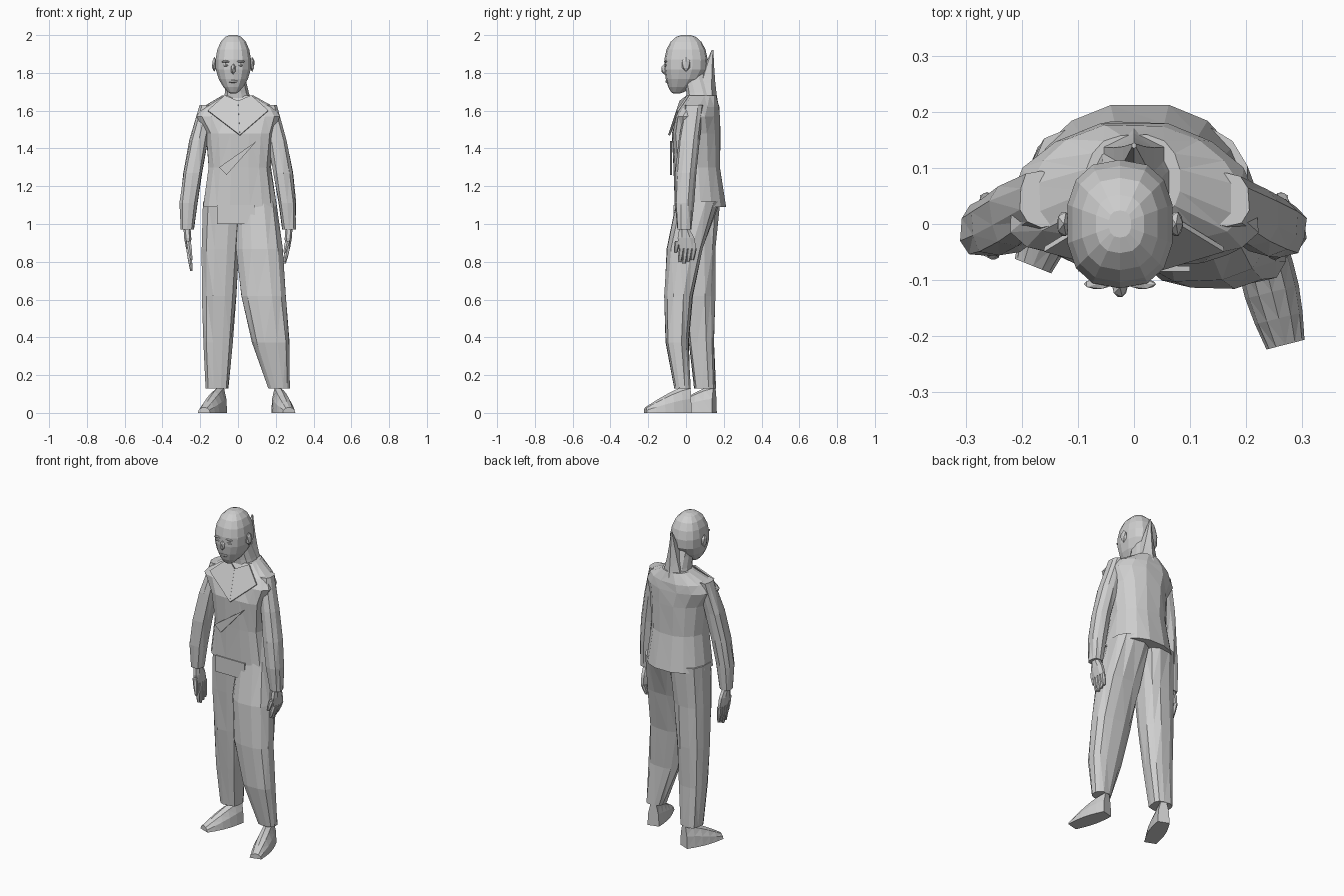
import bpy
import bmesh
import random
from math import cos, sin, pi, copysign
from mathutils import Vector

random.seed(4)

cube = bpy.data.objects.get("Cube")
if cube:
    bpy.data.objects.remove(cube, do_unlink=True)

SHADE = .62
GREY = (SHADE, SHADE, SHADE, 1)
material = bpy.data.materials.new("plain grey")
material.use_nodes = True
material.diffuse_color = GREY
material.node_tree.nodes["Principled BSDF"].inputs["Base Color"].default_value = GREY


def finish(name, bm):
    """Turn a bmesh into a flat shaded object."""
    bmesh.ops.recalc_face_normals(bm, faces=bm.faces[:])
    mesh = bpy.data.meshes.new(name)
    bm.to_mesh(mesh)
    bm.free()
    mesh.materials.append(material)
    obj = bpy.data.objects.new(name, mesh)
    bpy.context.scene.collection.objects.link(obj)
    return obj


def loft(name, rings, triangles=True):
    """Skin a list of equal point rings and close both ends."""
    bm = bmesh.new()
    rows = [[bm.verts.new(point) for point in ring] for ring in rings]
    count = len(rows[0])
    for low, high in zip(rows, rows[1:]):
        for i in range(count):
            j = (i + 1) % count
            bm.faces.new((low[i], low[j], high[j], high[i]))
    bm.faces.new(rows[0])
    bm.faces.new(rows[-1])
    if triangles:
        bmesh.ops.triangulate(bm, faces=bm.faces[:])
    return finish(name, bm)


def oval(centre, half_width, half_depth, sides=12, crease=0, bow=0):
    """Level ring: rounded box outline, random creases, ends bowed forward."""
    ring = []
    for i in range(sides):
        angle = 2 * pi * (i + .5) / sides
        size = 1 + random.uniform(-crease, crease)
        x, y = [copysign(abs(wave) ** .8, wave) * radius * size
                for wave, radius in ((cos(angle), half_width), (sin(angle), half_depth))]
        ring.append(Vector(centre) + Vector((x, y - bow * x * x, 0)))
    return ring


def through(start, middle, end, t):
    """Smooth curve that passes through three vectors."""
    start, middle, end = Vector(start), Vector(middle), Vector(end)
    return (start * (1 - t) * (1 - 2 * t) + middle * 4 * t * (1 - t)
            + end * t * (2 * t - 1))


def limb(name, path, sizes, steps=4, **style):
    """Tube along three points, with half width and half depth at each."""
    rings = []
    for step in range(steps + 1):
        t = step / steps
        rings.append(oval(through(*path, t), *through(*sizes, t), **style))
    return loft(name, rings)


def panel(name, points):
    """Cloth piece with a little thickness."""
    bm = bmesh.new()
    bm.faces.new([bm.verts.new(point) for point in points])
    obj = finish(name, bm)
    solid = obj.modifiers.new("thickness", "SOLIDIFY")
    solid.thickness = .01
    solid.offset = 0
    return obj


def blob(name, centre, size):
    bm = bmesh.new()
    bmesh.ops.create_icosphere(bm, subdivisions=1, radius=1)
    bmesh.ops.scale(bm, vec=size, verts=bm.verts)
    bmesh.ops.translate(bm, vec=centre, verts=bm.verts)
    return finish(name, bm)


def shoe(name, heel, toe, steps=5):
    """Domed sections with a flat sole, falling from ankle to toe."""
    heel, toe = Vector(heel), Vector(toe)
    along = toe - heel
    across = along.cross(Vector((0, 0, 1))).normalized()
    rings = []
    for step in range(steps + 1):
        t = step / steps
        half_width = .035 + .015 * sin(pi * t)
        height = .15 - .12 * t ** 1.3
        arch = [pi * i / 6 for i in range(7)]
        rings.append([heel + along * t + across * half_width * cos(a)
                      + Vector((0, 0, height * sin(a))) for a in arch])
    loft(name, rings)


# Jacket body: centre, half width and half depth from hem to neck
JACKET = (((.01, .08, 1.09), .195, .14), ((.01, .06, 1.3), .165, .125),
          ((.01, .055, 1.48), .18, .13), ((0, .07, 1.57), .225, .115),
          ((0, .08, 1.62), .19, .1), ((0, .085, 1.68), .085, .075))
loft("jacket", [oval(*section, sides=16, crease=.025, bow=1.1) for section in JACKET])

# Trousers
limb("left_trouser_leg",
     ((.22, -.02, .13), (.14, -.04, .62), (.1, .065, 1.12)),
     ((.058, .045), (.12, .08), (.105, .115)), crease=.06)
limb("right_trouser_leg",
     ((-.11, .1, .13), (-.1, .07, .62), (-.08, .065, 1.12)),
     ((.06, .058), (.09, .085), (.105, .115)), crease=.06)
panel("shirt_tail", [(x, -.06, z) for x, z in
                     ((-.11, 1.1), (.09, 1.1), (.09, 1), (-.11, 1))])

# Shoes
shoe("left_shoe", (.21, .02, 0), (.27, -.215, 0))
shoe("right_shoe", (-.09, .15, 0), (-.18, -.075, 0))

# Head: rounded, narrowing and moving forward towards the chin
MIDDLE = -.025
head_rings = []
for step in range(10):
    level = -cos(pi * step / 9)
    chin = min(level, 0) ** 2
    radius = (1.02 - level ** 2) ** .4 * (1 - .35 * chin)
    centre = (MIDDLE, -.05 * chin, 1.845 + .155 * level)
    head_rings.append(oval(centre, .096 * radius, .115 * radius, sides=14))
loft("head", head_rings, triangles=False)
blob("nose", (MIDDLE, -.113, 1.82), (.015, .02, .03))
blob("mouth", (MIDDLE, -.1, 1.755), (.025, .01, .01))

# Neck and the pointed fold behind it
limb("neck", ((0, .08, 1.63), (-.01, .06, 1.73), (MIDDLE, .03, 1.83)),
     ((.08, .075), (.06, .065), (.055, .06)), steps=3)
limb("neck_fold", ((0, .1, 1.64), (0, .11, 1.75), (0, .14, 1.92)),
     ((.075, .07), (.04, .045), (.004, .005)), sides=6)

# Overlapping jacket front
panel("front_fold", [(x, -.08, z) for x, z in ((-.1, 1.3), (-.06, 1.26), (.1, 1.44))])

# Paired parts; the right hand hangs lower
for side, label, reach in ((1, "left_", .08), (-1, "right_", .12)):
    eye_x = MIDDLE + side * .04
    blob(label + "brow", (eye_x, -.107, 1.86), (.027, .01, .007))
    blob(label + "eye", (eye_x, -.106, 1.84), (.016, .01, .007))
    blob(label + "ear", (MIDDLE + side * .1, 0, 1.845), (.014, .025, .04))

    panel(label + "collar", ((side * .07, .01, 1.68), (side * .16, -.045, 1.6),
                             (.01, -.09, 1.47), (0, -.03, 1.65)))

    limb(label + "sleeve",
         ((side * .27, -.01, .97), (side * .24, 0, 1.27), (side * .165, .045, 1.63)),
         ((.037, .038), (.052, .055), (.04, .05)), sides=10, crease=.08)

    # Palm, then four fingers and a thumb that taper to the tips
    wrist = Vector((side * .27, -.01, .98))
    knuckle = Vector((side * .262, .01, .87))
    limb(label + "palm", (wrist, (wrist + knuckle) / 2, knuckle),
         ((.02, .027), (.02, .047), (.014, .048)), steps=2, sides=8)
    for i, finger in enumerate(("thumb", "index", "middle", "ring", "little")):
        spread = Vector((0, .022 * (i - 2.5), .04 if i == 0 else 0))
        base = knuckle + spread
        tip = base + Vector((-side * .015, -.01, .01 * abs(i - 2) - reach))
        limb(label + finger + "_finger", (base, (base + tip) / 2, tip),
             ((.014, .014), (.012, .013), (.007, .008)), steps=2, sides=6)
